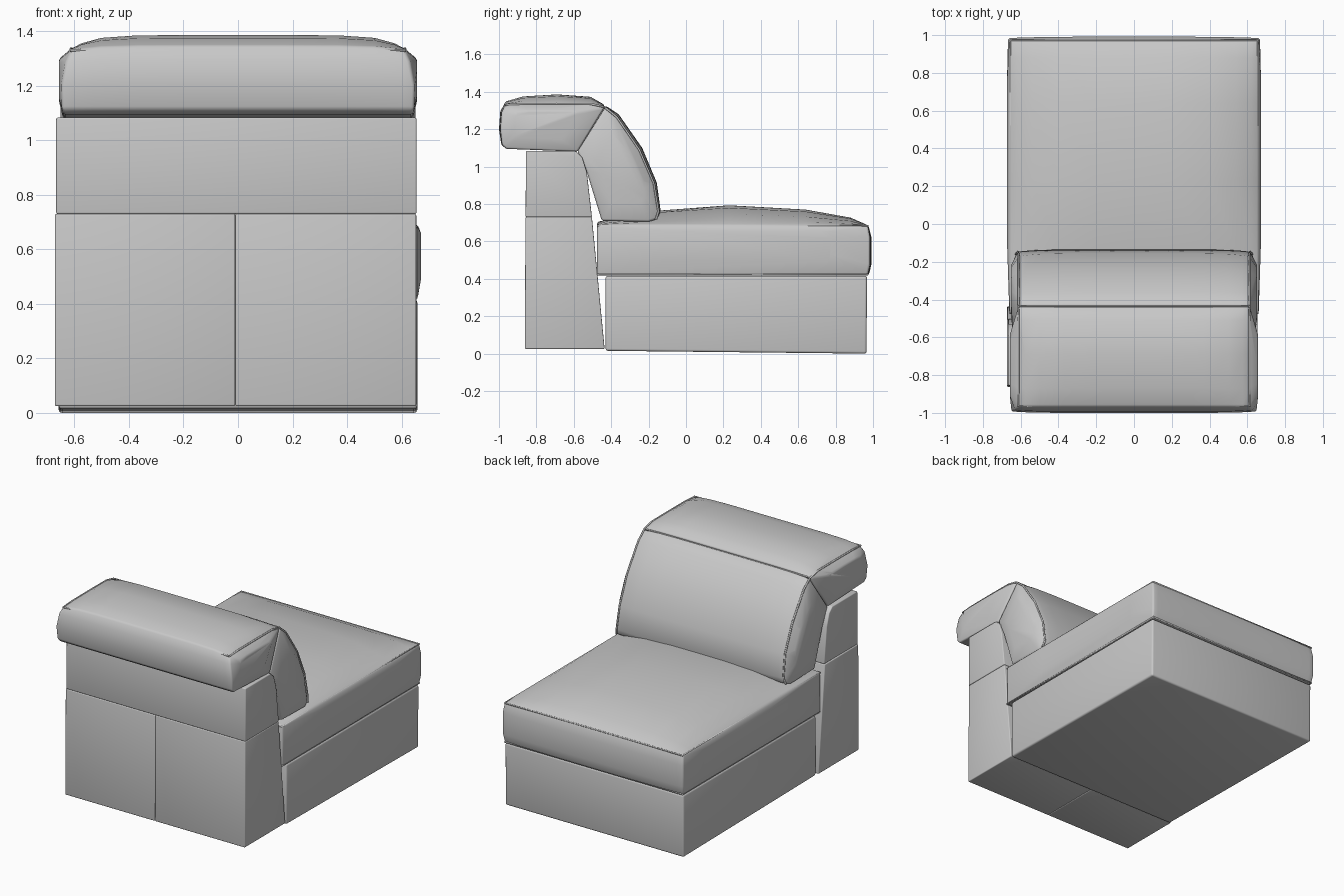
import bpy, bmesh, math
from mathutils import Vector

cube = bpy.data.objects.get("Cube")
if cube:
    bpy.data.objects.remove(cube, do_unlink=True)

GREY = (0.58, 0.58, 0.58, 1)
fabric = bpy.data.materials.new("grey_fabric")
fabric.use_nodes = True
fabric.diffuse_color = GREY
bsdf = fabric.node_tree.nodes["Principled BSDF"]
bsdf.inputs["Base Color"].default_value = GREY
bsdf.inputs["Roughness"].default_value = 0.8


def finish(name, bm, bevel):
    """Round the hard edges, then make a smooth-shaded object."""
    bmesh.ops.recalc_face_normals(bm, faces=bm.faces)
    hard = [e for e in bm.edges if e.calc_face_angle(0) > math.radians(38)]
    bmesh.ops.bevel(bm, geom=hard, offset=bevel, segments=3, profile=0.5,
                    affect='EDGES', clamp_overlap=True)
    mesh = bpy.data.meshes.new(name)
    bm.to_mesh(mesh)
    bm.free()
    mesh.materials.append(fabric)
    obj = bpy.data.objects.new(name, mesh)
    bpy.context.collection.objects.link(obj)
    bpy.ops.object.select_all(action='DESELECT')
    obj.select_set(True)
    bpy.context.view_layer.objects.active = obj
    bpy.ops.object.shade_smooth_by_angle(angle=math.radians(40))


def prism(name, profile, x0, x1, bevel):
    """Extrude a side profile of (y, z) points from x0 to x1."""
    bm = bmesh.new()
    face = bm.faces.new([bm.verts.new((x0, y, z)) for y, z in profile])
    ext = bmesh.ops.extrude_face_region(bm, geom=[face])["geom"]
    bmesh.ops.translate(bm, vec=(x1 - x0, 0, 0),
                        verts=[v for v in ext if isinstance(v, bmesh.types.BMVert)])
    finish(name, bm, bevel)


def puffed(profile, s, power):
    """Cross-section at s (-1 to 1); points are (y, z, dy, dz, half width)."""
    f = 1 - abs(s) ** power
    return [Vector((s * w, y + dy * f, z + dz * f)) for y, z, dy, dz, w in profile]


def cushion(name, profile, power, puff, bevel):
    """Loft a crowned cushion across x, with softly bulging ends."""
    stations = [-1, -0.94, -0.82, -0.6, -0.3, 0, 0.3, 0.6, 0.82, 0.94, 1]
    sections = [puffed(profile, s, power) for s in stations]
    ends = []
    for side in (-1, 1):
        rim = puffed(profile, side, power)
        mid = sum(rim, Vector()) / len(rim)
        ring = [p.lerp(mid, 0.4) for p in rim]
        for p in ring:
            p.x = side * puff
        ends.append(ring)
    sections = [ends[0]] + sections + [ends[1]]
    bm = bmesh.new()
    rows = [[bm.verts.new(p) for p in sec] for sec in sections]
    n = len(profile)
    for a, b in zip(rows, rows[1:]):
        for i in range(n):
            j = (i + 1) % n
            bm.faces.new((a[i], a[j], b[j], b[i]))
    bm.faces.new(rows[0])
    bm.faces.new(rows[-1])
    finish(name, bm, bevel)


def piping(name, points, radius=0.006, closed=True):
    """Thin welt cord following a seam."""
    curve = bpy.data.curves.new(name, 'CURVE')
    curve.dimensions = '3D'
    curve.bevel_depth = radius
    curve.bevel_resolution = 1
    curve.use_fill_caps = True
    spline = curve.splines.new('POLY')
    spline.points.add(len(points) - 1)
    for sp, p in zip(spline.points, points):
        sp.co = (*p, 1)
    spline.use_cyclic_u = closed
    curve.materials.append(fabric)
    obj = bpy.data.objects.new(name, curve)
    bpy.context.collection.objects.link(obj)
    bpy.ops.object.select_all(action='DESELECT')
    obj.select_set(True)
    bpy.context.view_layer.objects.active = obj
    bpy.ops.object.convert(target='MESH')


# Base box under the seat
prism("seat_base", [(-0.43, 0.015), (0.965, 0), (0.968, 0.415), (-0.43, 0.415)],
      -0.658, 0.658, 0.012)

# Back frame: two lower panels and one upper block, meeting at seams
lower = [(-0.862, 0.025), (-0.435, 0.025), (-0.503, 0.73), (-0.858, 0.73)]
upper = [(-0.858, 0.73), (-0.503, 0.73), (-0.53, 0.97), (-0.555, 1.05),
         (-0.59, 1.083), (-0.855, 1.083)]
prism("back_frame_lower_right", lower, -0.672, -0.01, 0.006)
prism("back_frame_lower_left", lower, -0.01, 0.654, 0.006)
prism("back_frame_upper", upper, -0.667, 0.655, 0.006)

# Seat cushion with a crowned top
seat = [(-0.475, 0.42, 0, 0, 0.66), (0.972, 0.42, 0.006, 0, 0.66),
        (0.984, 0.48, 0.008, 0, 0.667), (0.984, 0.62, 0.008, 0, 0.667),
        (0.972, 0.685, 0.004, 0, 0.66), (0.88, 0.687, 0, 0.04, 0.66),
        (0.64, 0.687, 0, 0.083, 0.66), (0.23, 0.688, 0, 0.105, 0.66),
        (-0.14, 0.69, 0, 0.075, 0.66), (-0.475, 0.69, 0, 0.015, 0.66)]
cushion("seat_cushion", seat, 4, 0.672, 0.012)
for label, z in (("upper", 0.683), ("lower", 0.424)):
    piping("seat_piping_" + label, [(-0.655, -0.472, z), (0.655, -0.472, z),
                                    (0.655, 0.972, z), (-0.655, 0.972, z)])

# Backrest cushion, curving up from the seat
back = [(-0.45, 0.71, 0, 0, 0.635), (-0.2, 0.705, 0, 0, 0.635),
        (-0.16, 0.718, 0.008, 0, 0.625), (-0.147, 0.76, 0.012, 0, 0.615),
        (-0.172, 0.91, 0.016, 0.004, 0.61), (-0.25, 1.09, 0.016, 0.01, 0.61),
        (-0.37, 1.265, 0.01, 0.015, 0.61), (-0.432, 1.315, 0, 0.012, 0.61),
        (-0.58, 1.08, 0, 0, 0.64), (-0.53, 0.97, 0, 0, 0.64)]
cushion("backrest_cushion", back, 8, 0.652, 0.012)

# Headrest roll hanging over the back frame
head = [(-0.58, 1.08, 0, 0, 0.642), (-0.96, 1.095, 0, 0, 0.642),
        (-0.983, 1.115, -0.004, 0, 0.645), (-0.992, 1.2, -0.008, 0, 0.648),
        (-0.985, 1.29, -0.008, 0.004, 0.63), (-0.965, 1.33, 0, 0.018, 0.612),
        (-0.87, 1.335, 0, 0.04, 0.612), (-0.69, 1.336, 0, 0.05, 0.612),
        (-0.51, 1.335, 0, 0.038, 0.612), (-0.435, 1.318, 0, 0.012, 0.612)]
cushion("headrest", head, 8, 0.657, 0.014)

# Welt cords around the headrest and backrest panels
right, left = puffed(head, -1, 8)[5:], puffed(head, 1, 8)[5:]
piping("headrest_piping", right + left[::-1])
for label, side in (("right", -1), ("left", 1)):
    piping("backrest_piping_" + label, puffed(back, side, 8)[2:8], closed=False)
